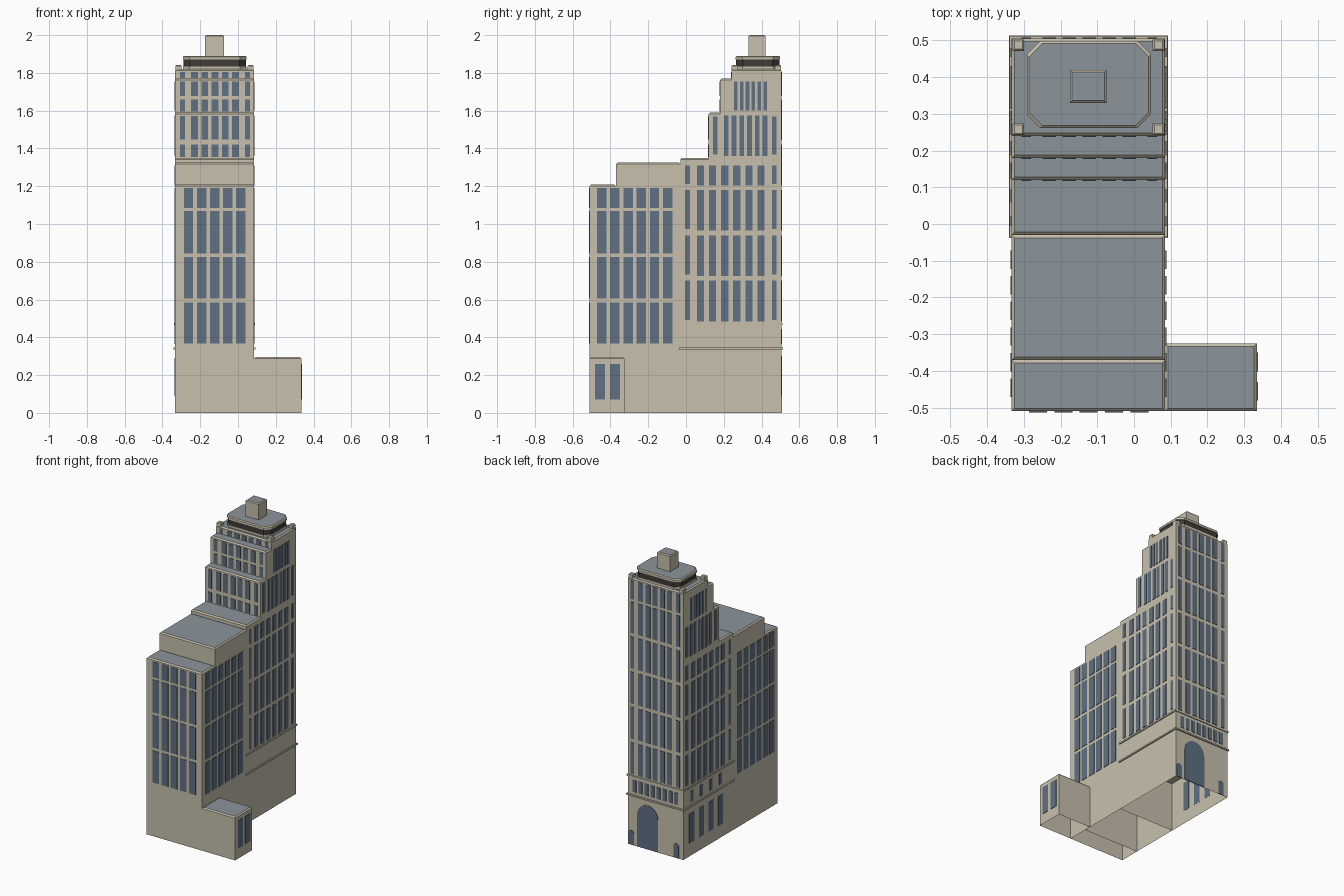
import bpy, bmesh, math

cube = bpy.data.objects.get("Cube")
if cube:
    bpy.data.objects.remove(cube, do_unlink=True)


def material(name, rgb):
    m = bpy.data.materials.new(name)
    m.use_nodes = True
    m.diffuse_color = (*rgb, 1)
    m.node_tree.nodes["Principled BSDF"].inputs["Base Color"].default_value = (*rgb, 1)
    return m


STONE = material("stone", (0.58, 0.53, 0.42))
GLASS = material("window_blue", (0.115, 0.16, 0.225))
ROOF = material("roof_grey", (0.26, 0.30, 0.335))
DARK = material("dark_band", (0.05, 0.043, 0.036))


def finish(name, bm, mats):
    bmesh.ops.recalc_face_normals(bm, faces=bm.faces)
    mesh = bpy.data.meshes.new(name)
    bm.to_mesh(mesh)
    bm.free()
    for m in mats:
        mesh.materials.append(m)
    ob = bpy.data.objects.new(name, mesh)
    bpy.context.collection.objects.link(ob)
    return ob


def outline(x0, x1, y0, y1, cut=0):
    """Rectangle, with cut corners if asked."""
    if not cut:
        return [(x0, y0), (x1, y0), (x1, y1), (x0, y1)]
    return [(x0 + cut, y0), (x1 - cut, y0), (x1, y0 + cut), (x1, y1 - cut),
            (x1 - cut, y1), (x0 + cut, y1), (x0, y1 - cut), (x0, y0 + cut)]


def block(name, box, z0, z1, mats=(STONE, ROOF), rim=0.008, cut=0, bottom=True):
    """Upright block with a chamfered rim around its roof."""
    x0, x1, y0, y1 = box
    bm = bmesh.new()
    inner = (x0 + rim, x1 - rim, y0 + rim, y1 - rim)
    levels = [(box, z0), (box, z1 - rim), (inner, z1)] if rim else [(box, z0), (box, z1)]
    rings = [[bm.verts.new((x, y, z)) for x, y in outline(*b, cut)] for b, z in levels]
    for low, high in zip(rings, rings[1:]):
        n = len(low)
        for i in range(n):
            j = (i + 1) % n
            bm.faces.new((low[i], low[j], high[j], high[i]))
    top = bm.faces.new(rings[-1])
    top.material_index = len(mats) - 1
    if bottom:
        bm.faces.new(rings[0][::-1])
    return finish(name, bm, mats)


def panes(name, axis, pos, sign, shapes):
    """Thin glass plates on a wall; each shape is a list of (along, z)."""
    bm = bmesh.new()
    for pts in shapes:
        rings = []
        for d in (-0.001, 0.003):
            p = pos + sign * d
            rings.append([bm.verts.new((p, a, z) if axis == "x" else (a, p, z)) for a, z in pts])
        back, front = rings
        bm.faces.new(front)
        bm.faces.new(back[::-1])
        for i in range(len(pts)):
            j = (i + 1) % len(pts)
            bm.faces.new((back[i], back[j], front[j], front[i]))
    return finish(name, bm, (GLASS,))


def columns(start, step, width, count):
    return [(start + i * step, start + i * step + width) for i in range(count)]


def grid(cols, rows):
    return [[(a, z), (b, z), (b, t), (a, t)] for a, b in cols for z, t in rows]


def arch(centre, half, height):
    spring = height - half
    curve = [(centre + half * math.cos(math.pi * i / 12),
              spring + half * math.sin(math.pi * i / 12)) for i in range(13)]
    return [(centre - half, 0.002), (centre + half, 0.002)] + curve


# Main masses
L, R, B = -0.333, 0.085, 0.505
block("front_wing", (L, R, -0.51, -0.37), 0, 1.208, bottom=False)
block("rear_wing", (L, R, -0.37, -0.03), 0, 1.325, bottom=False)
block("annex", (R, 0.335, -0.51, -0.325), 0, 0.295, bottom=False)
block("tower_base", (L, R, -0.03, B), 0, 0.335, (STONE,), rim=0, bottom=False)
block("tower_shaft", (L, R, -0.03, B), 0.34, 1.35)
block("tower_tier_low", (L, R, 0.12, B), 1.33, 1.59)
block("tower_tier_middle", (L, R, 0.18, B), 1.57, 1.77)
block("tower_tier_top", (L, R, 0.24, B), 1.75, 1.82)

# Cornices round the tower
for name, z, out in (("lower_cornice", 0.34, 0.008), ("upper_cornice", 0.47, 0.006)):
    block(name, (L - out, R + out, -0.03 - out, B + out), z - 0.005, z + 0.005, (STONE,), rim=0)

# Crown, corner posts and penthouse
crown = (-0.292, 0.046, 0.262, 0.498)
inset = (-0.288, 0.042, 0.266, 0.494)
block("crown_base", crown, 1.81, 1.835, (STONE,), rim=0, cut=0.036)
block("crown_band", inset, 1.835, 1.872, (DARK,), rim=0, cut=0.035)
block("crown_roof", crown, 1.87, 1.89, rim=0.006, cut=0.036)
block("penthouse", (-0.175, -0.075, 0.33, 0.42), 1.885, 2.0, rim=0.006)
for side, x in (("right", -0.331), ("left", 0.051)):
    for end, y in (("front", 0.242), ("back", 0.471)):
        block(f"{end}_{side}_post", (x, x + 0.032, y, y + 0.032), 1.81, 1.842, (STONE,), rim=0.005)

# Wing windows
wing_rows = [(0.367, 0.585), (0.605, 0.825), (0.845, 1.068), (1.085, 1.19)]
panes("front_windows", "y", -0.51, -1, grid(columns(-0.286, 0.069, 0.049, 5), wing_rows))

# Side windows, alike on both long walls
tower_rows = [(0.485, 0.70), (0.725, 0.94), (0.965, 1.18), (1.205, 1.31)]
edge_rows = [(z + 0.008, t) for z, t in tower_rows]
side_shapes = (
    grid(columns(-0.471, 0.0698, 0.05, 6), wing_rows)
    + grid(columns(0.058, 0.064, 0.038, 6), tower_rows)
    + grid([(-0.005, 0.02), (0.455, 0.48)], edge_rows)
    + grid(columns(0.201, 0.041, 0.025, 6), [(1.36, 1.575)])
    + grid([(0.143, 0.168), (0.455, 0.48)], [(1.368, 1.57)])
    + grid(columns(0.254, 0.031, 0.019, 6), [(1.60, 1.755)]))
panes("left_windows", "x", R, 1, side_shapes)
panes("right_windows", "x", L, -1, side_shapes)

# Tower windows across the front tiers and the back
across = columns(-0.249, 0.0545, 0.036, 5) + [(-0.307, -0.28), (0.037, 0.063)]
tiers = (("low", 0.12, [(1.355, 1.42), (1.447, 1.572)]),
         ("middle", 0.18, [(1.595, 1.658), (1.677, 1.755)]),
         ("top", 0.24, [(1.773, 1.804)]))
for name, y, rows in tiers:
    panes(f"{name}_tier_windows", "y", y, -1, grid(across, rows))
back_rows = tower_rows[:3] + [(1.205, 1.42), (1.445, 1.658), (1.677, 1.804)]
panes("back_windows", "y", B, 1, grid(across, back_rows))

# Base openings
panes("annex_windows", "x", 0.335, 1, grid([(-0.481, -0.43), (-0.402, -0.35)], [(0.07, 0.26)]))
panes("base_side_windows", "x", L, -1,
      grid(columns(0.08, 0.103, 0.052, 4), [(0.09, 0.29)])
      + grid(columns(0.09, 0.103, 0.03, 4), [(0.365, 0.44)]))
panes("mezzanine_windows", "y", B, 1, grid(columns(-0.295, 0.045, 0.028, 8), [(0.365, 0.445)]))
panes("entrance_arches", "y", B, 1,
      [arch(-0.065, 0.078, 0.30), arch(0.058, 0.02, 0.1), arch(-0.28, 0.02, 0.1)])
